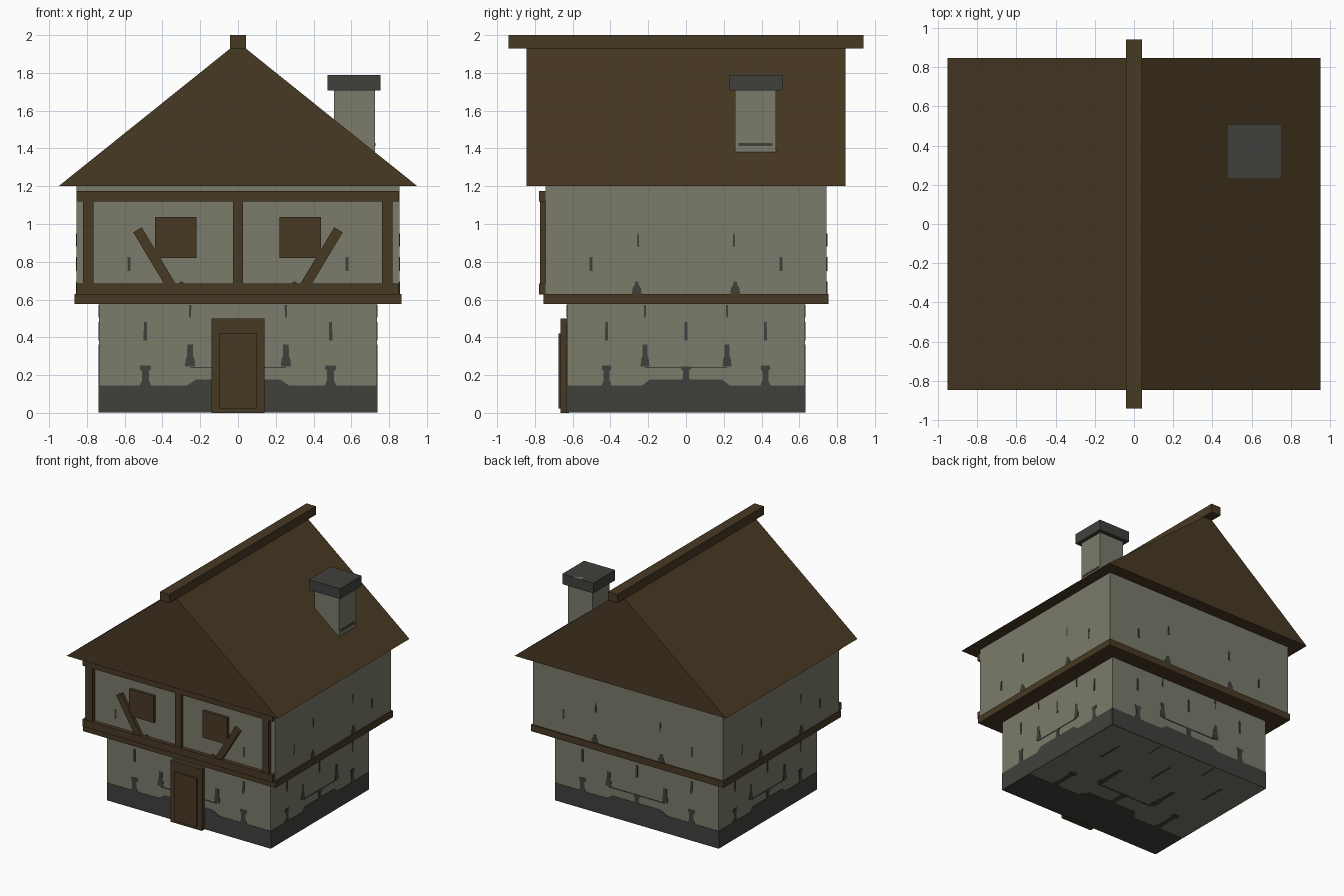
import bpy, bmesh, math
from mathutils import Vector, Matrix

if "Cube" in bpy.data.objects:
    bpy.data.objects.remove(bpy.data.objects["Cube"])


def material(name, rgb):
    m = bpy.data.materials.new(name)
    m.diffuse_color = (*rgb, 1)
    m.use_nodes = True
    m.node_tree.nodes["Principled BSDF"].inputs["Base Color"].default_value = m.diffuse_color
    return m


WOOD = material("dark wood", (0.064, 0.041, 0.017))
PLASTER = material("grey plaster", (0.196, 0.198, 0.146))
STONE = material("dark stone", (0.051, 0.053, 0.046))


def finish(name, bm, mat):
    bmesh.ops.recalc_face_normals(bm, faces=bm.faces)
    me = bpy.data.meshes.new(name)
    bm.to_mesh(me)
    bm.free()
    me.materials.append(mat)
    ob = bpy.data.objects.new(name, me)
    bpy.context.collection.objects.link(ob)
    return ob


def box(name, x, y, z, mat, tilt=0):
    """Box from (min, max) ranges, optionally tilted about y."""
    bm = bmesh.new()
    size = [b - a for a, b in (x, y, z)]
    mid = [(a + b) / 2 for a, b in (x, y, z)]
    bmesh.ops.create_cube(bm, size=1, matrix=Matrix.Translation(mid)
                          @ Matrix.Rotation(tilt, 4, 'Y') @ Matrix.Diagonal((*size, 1)))
    return finish(name, bm, mat)


def prism(bm, pts, offset):
    """Closed prism from a polygon of 3D points."""
    offset = Vector(offset)
    a = [bm.verts.new(p) for p in pts]
    b = [bm.verts.new(Vector(p) + offset) for p in pts]
    bm.faces.new(a)
    bm.faces.new(b[::-1])
    n = len(a)
    for i in range(n):
        bm.faces.new((a[i], b[i], b[(i + 1) % n], a[(i + 1) % n]))


def sym(u, half):
    """Mirror-symmetric outline about u from (half width, height) pairs."""
    return [(u + w, v) for w, v in half] + [(u - w, v) for w, v in half[::-1]]


def stains(name, shapes, frames, mat=STONE):
    """Thin plates: shapes in (u, v) laid on wall frames (origin, u axis, v axis, normal)."""
    bm = bmesh.new()
    for o, ua, va, n in frames:
        o, ua, va, n = map(Vector, (o, ua, va, n))
        for s in shapes:
            prism(bm, [o + ua * u + va * v - n * 0.004 for u, v in s], n * 0.007)
    return finish(name, bm, mat)


def walls(x, y, z, h):
    return [((0, -y, z), (x, 0, 0), (0, 0, h), (0, -1, 0)),
            ((0, y, z), (x, 0, 0), (0, 0, h), (0, 1, 0)),
            ((x, 0, z), (0, y, 0), (0, 0, h), (1, 0, 0)),
            ((-x, 0, z), (0, y, 0), (0, 0, h), (-1, 0, 0))]


# Storeys and the belt between them
box("lower_storey", (-.735, .735), (-.63, .63), (.003, .58), PLASTER)
box("floor_belt", (-.865, .865), (-.755, .755), (.577, .63), WOOD)
box("upper_storey", (-.855, .855), (-.745, .745), (.62, 1.21), PLASTER)

# Stone footing and drips, same pattern on four walls and the underside
pattern = [sym(0, [(1, 0), (1, .245), (.37, .245), (.3, .303)]),
           [(-.345, .405), (.345, .405), (.345, .417), (-.345, .417)]]
for u in (-.667, 0, .667):
    up = .05 if u == 0 else 0
    foot = -.01 if u == 0 else 0
    pattern.append(sym(u, [(.045, .24 + up), (.026, .29 + up / 2), (.026, .38),
                           (.042, .40), (.036, .43 + foot)]))
    pattern.append(sym(u, [(.013, .66), (.011, .83)]))
for u in (-.345, .345):
    pattern.append(sym(u, [(.037, .42), (.033, .48), (.022, .52), (.02, .62)]))
    pattern.append(sym(u, [(.006, .87), (.01, .985)]))
underside = ((0, -.63, .003), (.735, 0, 0), (0, 1.26, 0), (0, 0, -1))
frames = walls(.735, .63, .003, .577)
frames[0:0] = [(underside[0], underside[1], underside[2], (0, 0, -.43))]
stains("stone_footing", pattern, frames)

# Small drips on the upper storey
upper = []
for s in (-1, 1):
    upper += [sym(s * .35, [(.034, .63), (.03, .66), (.014, .68), (.012, .695)]),
              sym(s * .675, [(.01, .75), (.009, .825)]),
              sym(s * .34, [(.008, .88), (.006, .95)])]
stains("upper_stains", upper, walls(.855, .745, 0, 1))

# Roof with a flat top under the ridge beam
bm = bmesh.new()
prism(bm, [(-.95, -.845, 1.2), (.95, -.845, 1.2), (0, -.845, 1.962)], (0, 1.69, 0))
finish("roof", bm, WOOD)
box("ridge_beam", (-.042, .042), (-.94, .94), (1.93, 2), WOOD)

# Chimney
box("chimney_stack", (.507, .725), (.26, .477), (1.28, 1.72), PLASTER)
box("chimney_cap", (.475, .755), (.23, .51), (1.707, 1.79), STONE)
stains("chimney_stain", [[(-.09, 1.412), (.09, 1.412), (.09, 1.43), (-.09, 1.43)]],
       [((.725, .368, 0), (0, 1, 0), (0, 0, 1), (1, 0, 0))])
arc = [(.04 * math.cos(a), -.034 * math.sin(a))
       for a in (math.pi * i / 8 for i in range(9))]
stains("cap_patch", [arc], [((.615, .51, 1.787), (1, 0, 0), (0, 1, 0), (0, 0, 1))], PLASTER)

# Door
box("door_frame", (-.14, .14), (-.665, -.62), (0, .5), WOOD)
box("door_panel", (-.1, .1), (-.675, -.65), (.022, .42), WOOD)

# Front timber framing
box("top_rail", (-.855, .852), (-.777, -.74), (1.12, 1.175), WOOD)
box("bottom_rail", (-.855, .852), (-.777, -.74), (.627, .685), WOOD)
for x in (-.793, 0, .79):
    box("post", (x - .027, x + .027), (-.773, -.74), (.67, 1.13), WOOD)
for s in (-1, 1):
    cx = s * .33
    box("shutter", (cx - .11, cx + .11), (-.768, -.74), (.82, 1.037), WOOD)
    cx = s * .438
    box("brace", (cx - .026, cx + .026), (-.772, -.74), (.63, .995), WOOD,
        tilt=s * math.radians(31))
